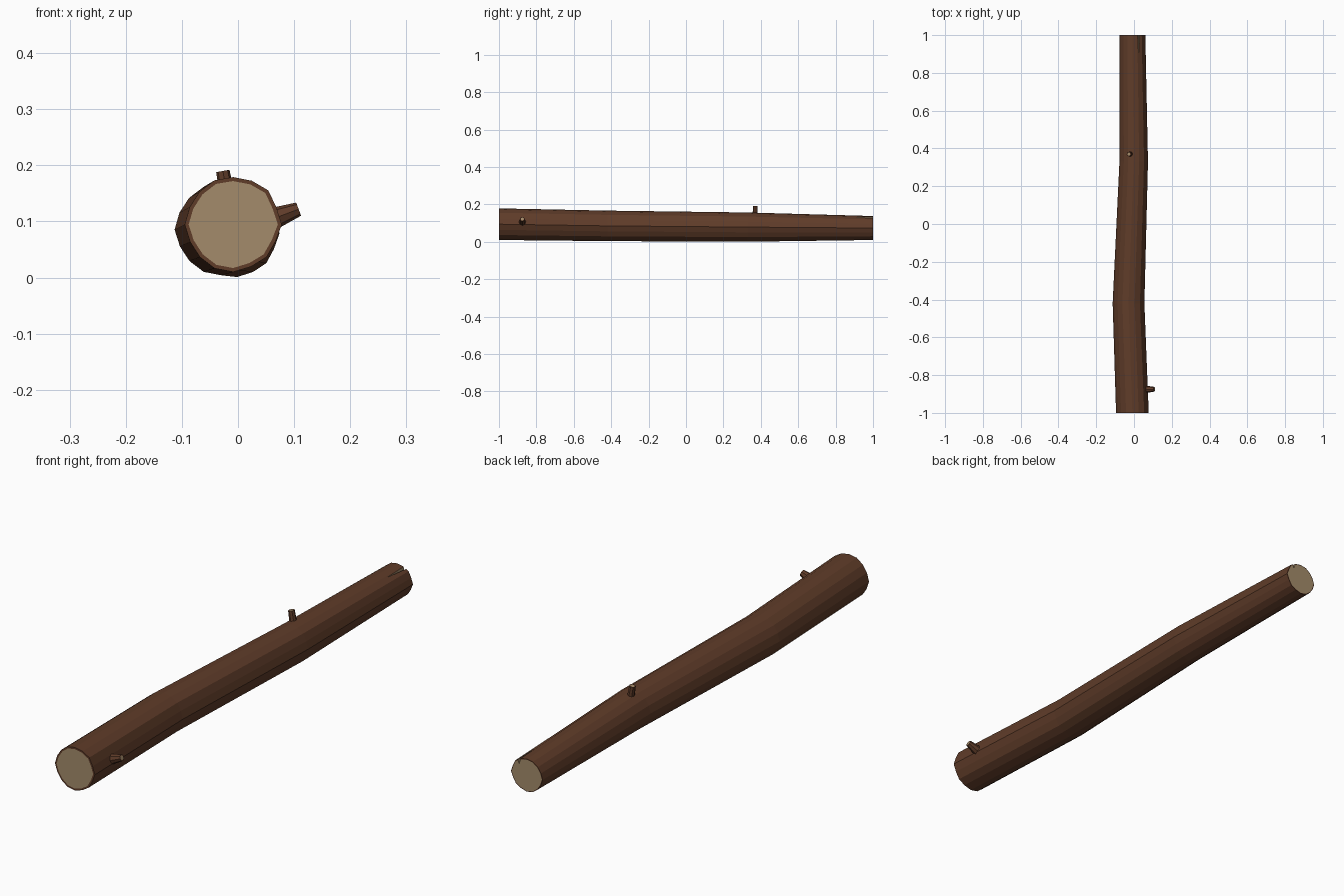
import bpy, bmesh, math
from mathutils import Vector

if "Cube" in bpy.data.objects:
    bpy.data.objects.remove(bpy.data.objects["Cube"])


def material(name, color):
    m = bpy.data.materials.new(name)
    m.diffuse_color = (*color, 1)
    m.use_nodes = True
    m.node_tree.nodes["Principled BSDF"].inputs["Base Color"].default_value = m.diffuse_color
    return m


bark = material("bark", (0.115, 0.045, 0.022))
wood = material("cut_wood", (0.37, 0.26, 0.145))


def finish(bm, name):
    bmesh.ops.recalc_face_normals(bm, faces=bm.faces)
    mesh = bpy.data.meshes.new(name)
    bm.to_mesh(mesh)
    bm.free()
    mesh.materials.append(bark)
    mesh.materials.append(wood)
    obj = bpy.data.objects.new(name, mesh)
    bpy.context.collection.objects.link(obj)
    return obj


def tube(name, rings, rims):
    """Skin a list of point rings, closing both ends with a bark rim and wood cap."""
    bm = bmesh.new()
    loops = [[bm.verts.new(p) for p in ring] for ring in rings]
    n = len(loops[0])
    for a, b in zip(loops, loops[1:]):
        for i in range(n):
            j = (i + 1) % n
            bm.faces.new((a[i], a[j], b[j], b[i]))
    for loop, rim in zip((loops[0], loops[-1]), rims):
        cap = bm.faces.new(loop)
        bm.normal_update()
        bmesh.ops.inset_region(bm, faces=[cap], thickness=rim)
        cap.material_index = 1
    return finish(bm, name)


# Log: crooked, tapering trunk (y, left, right, bottom, top)
stations = [(-1, -0.095, 0.078, 0.010, 0.179),
            (-0.42, -0.113, 0.055, 0.004, 0.167),
            (0.33, -0.077, 0.074, 0.001, 0.157),
            (1, -0.077, 0.060, 0.010, 0.138)]
uneven = [1, .96, 1.02, 1, 1, 1.01, .98, .97, 1, .96, .97, 1, 1, .96, .97, .94]
rings = []
for y, x0, x1, z0, z1 in stations:
    ring = []
    for i, k in enumerate(uneven):
        a = math.tau * i / len(uneven)
        ring.append((((x0 + x1) + (x1 - x0) * k * math.cos(a)) / 2, y,
                     ((z0 + z1) + (z1 - z0) * k * math.sin(a)) / 2))
    rings.append(ring)
log = tube("log", rings, (0.007, 0.003))

# Split in the thin end: wedge cutter narrowing inward and downward
bm = bmesh.new()
tip = [bm.verts.new(p) for p in ((0.024, 0.87, 0.137), (0.024, 0.87, 0.19))]
end = [bm.verts.new(p) for p in ((0.025, 1.02, 0.105), (0.052, 1.02, 0.19), (0.005, 1.02, 0.19))]
bmesh.ops.convex_hull(bm, input=tip + end)
for f in bm.faces:
    f.material_index = 1
cutter = finish(bm, "split_cutter")
cutter.hide_render = True
cutter.hide_set(True)
cut = log.modifiers.new("split", "BOOLEAN")
cut.operation = "DIFFERENCE"
cut.solver = "EXACT"
cut.object = cutter


# Twig stubs
def twig(name, base, tip, r0, r1, sides=8):
    base, tip = Vector(base), Vector(tip)
    turn = (tip - base).to_track_quat("Z", "Y")
    circles = []
    for c, r in ((base, r0), (tip, r1)):
        circles.append([c + turn @ Vector((r * math.cos(math.tau * i / sides),
                                           r * math.sin(math.tau * i / sides), 0))
                        for i in range(sides)])
    tube(name, circles, (0.003, 0.004))


twig("side_twig", (0.055, -0.875, 0.102), (0.108, -0.875, 0.122), 0.021, 0.0125)
twig("top_twig", (-0.018, 0.37, 0.140), (-0.027, 0.37, 0.190), 0.014, 0.012)
